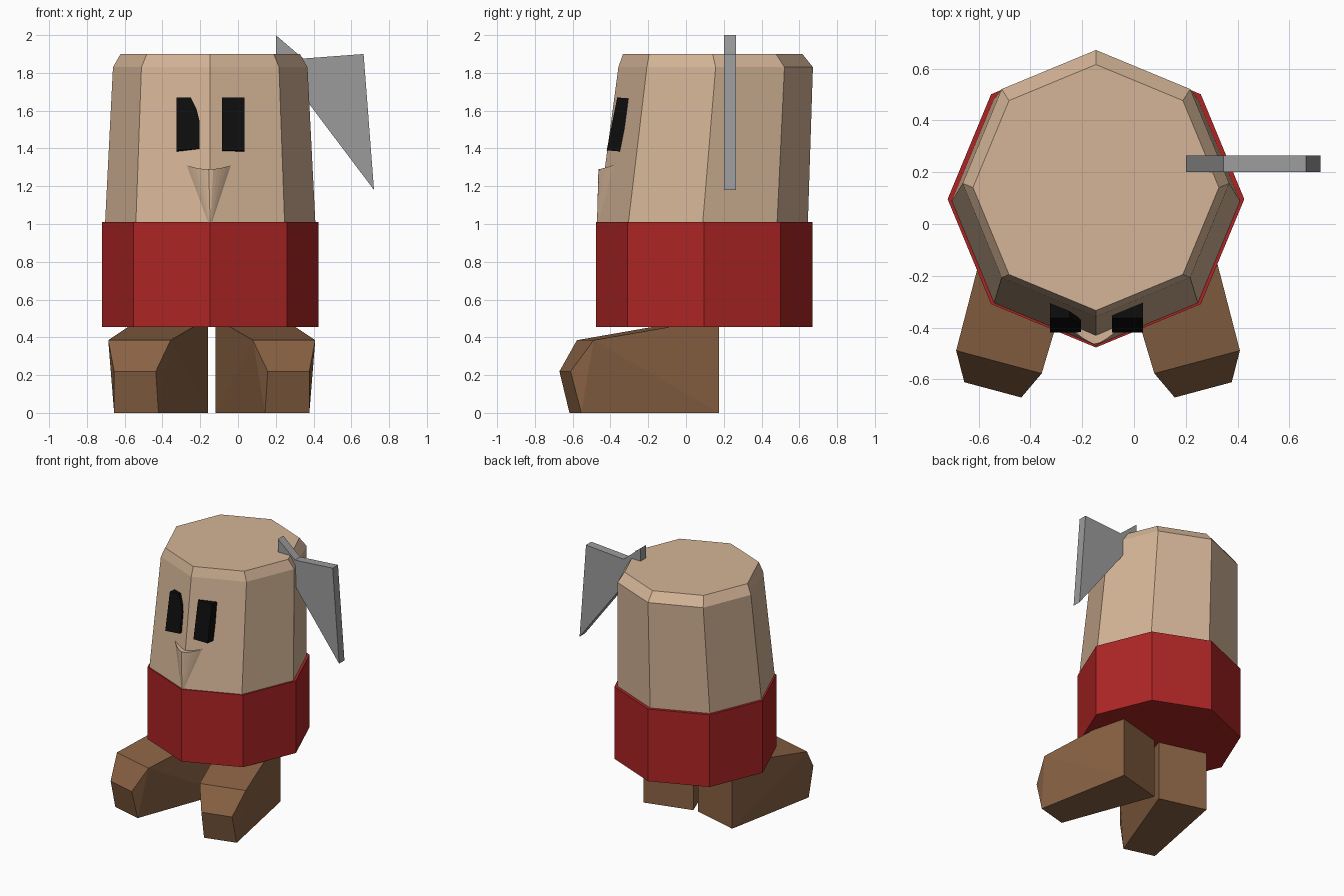
import bpy, bmesh, math

if "Cube" in bpy.data.objects:
    bpy.data.objects.remove(bpy.data.objects["Cube"])

CX = -0.147          # body axis in x


def mat(name, r, g, b):
    m = bpy.data.materials.new(name)
    m.diffuse_color = (r, g, b, 1)
    m.use_nodes = True
    m.node_tree.nodes["Principled BSDF"].inputs["Base Color"].default_value = m.diffuse_color
    return m


SKIN = mat("tan", 0.66, 0.46, 0.31)
RED = mat("red", 0.42, 0.018, 0.018)
BROWN = mat("brown", 0.25, 0.122, 0.057)
GREY = mat("grey", 0.33, 0.33, 0.33)
BLACK = mat("black", 0.004, 0.004, 0.004)


def make(name, verts, faces, material):
    """Object from points; with faces=None the convex hull is built."""
    bm = bmesh.new()
    vs = [bm.verts.new(v) for v in verts]
    if faces is None:
        bmesh.ops.convex_hull(bm, input=vs)
        bmesh.ops.dissolve_limit(bm, angle_limit=0.01, verts=bm.verts[:], edges=bm.edges[:])
    else:
        for f in faces:
            bm.faces.new([vs[i] for i in f])
    bmesh.ops.recalc_face_normals(bm, faces=bm.faces[:])
    me = bpy.data.meshes.new(name)
    bm.to_mesh(me)
    bm.free()
    me.materials.append(material)
    ob = bpy.data.objects.new(name, me)
    bpy.context.collection.objects.link(ob)
    return ob


def loft(name, rings, material, n=8):
    """Stack of octagons (z, radius, centre y) with a corner at the front."""
    verts = [(CX + r * math.sin(2 * math.pi * i / n), cy - r * math.cos(2 * math.pi * i / n), z)
             for z, r, cy in rings for i in range(n)]
    faces = [(k * n + i, k * n + (i + 1) % n, (k + 1) * n + (i + 1) % n, (k + 1) * n + i)
             for k in range(len(rings) - 1) for i in range(n)]
    faces += [range(n), range((len(rings) - 1) * n, len(rings) * n)]
    return make(name, verts, [tuple(f) for f in faces], material)


def prism(name, front, back, material):
    """Solid between two matching outlines."""
    n = len(front)
    faces = [(i, (i + 1) % n, n + (i + 1) % n, n + i) for i in range(n)]
    faces += [tuple(range(n)), tuple(range(n, 2 * n))]
    return make(name, front + back, faces, material)


# Body and trousers
loft("body", [(0.9, 0.557, 0.088), (1.0, 0.557, 0.088), (1.83, 0.515, 0.157), (1.9, 0.475, 0.141)], SKIN)
loft("trousers", [(0.455, 0.573, 0.096), (1.01, 0.573, 0.096)], RED)


# Chin bulge whose upper edge is the smile
def face_y(x, z):
    return -0.469 + (z - 1) * 0.134 + abs(x - CX) * 0.414


N = 10
lip, inner = [], []
for i in range(N + 1):
    t = 2 * i / N - 1
    x, z = -0.155 + 0.118 * t, 1.29 + 0.022 * t * t
    lip.append((x, face_y(x, z) - 0.036 * (1 - t * t) - 0.001, z))
    inner.append((x, face_y(x, z) + 0.02, z))
M = N + 1
chin_faces = [(i, i + 1, 2 * M) for i in range(N)]
chin_faces += [(i, i + 1, M + i + 1, M + i) for i in range(N)]
make("chin", lip + inner + [(CX, -0.472, 0.98)], chin_faces, SKIN)

# Eyes: tilted plates sunk into the face
outlines = {
    "left_eye": [(-0.325, 1.39), (-0.205, 1.40), (-0.205, 1.55), (-0.22, 1.61), (-0.25, 1.67), (-0.325, 1.67)],
    "right_eye": [(-0.085, 1.39), (0.035, 1.39), (0.035, 1.67), (-0.085, 1.67)],
}
for name, pts in outlines.items():
    ys = [-0.42 + (z - 1.39) * 0.2 for x, z in pts]
    prism(name, [(x, y, z) for (x, z), y in zip(pts, ys)],
          [(x, y + 0.07, z - 0.006) for (x, z), y in zip(pts, ys)], BLACK)

# Blade stuck in the head
blade = [(0.2, 2.0), (0.345, 1.876), (0.665, 1.9), (0.72, 1.18), (0.2, 1.87)]
prism("blade", [(x, 0.2, z) for x, z in blade], [(x, 0.265, z) for x, z in blade], GREY)

# Feet: hull of sections (forward, height, outer side, inner side), turned outwards
sections = [(-0.036, 0.0, 0.543, 0.175), (-0.036, 0.50, 0.543, 0.175),
            (0.65, 0.385, 0.537, 0.195), (0.76, 0.22, 0.475, 0.247), (0.705, 0.0, 0.49, 0.247)]
a = math.radians(15)
for name, side in (("left_foot", -1), ("right_foot", 1)):
    shift = 0 if side < 0 else -0.278
    pts = []
    for v, z, *sides in sections:
        for u in sides:
            x = u * math.cos(a) + v * math.sin(a)
            y = u * math.sin(a) - v * math.cos(a)
            pts.append((side * x + shift, y, z))
    make(name, pts, None, BROWN)
